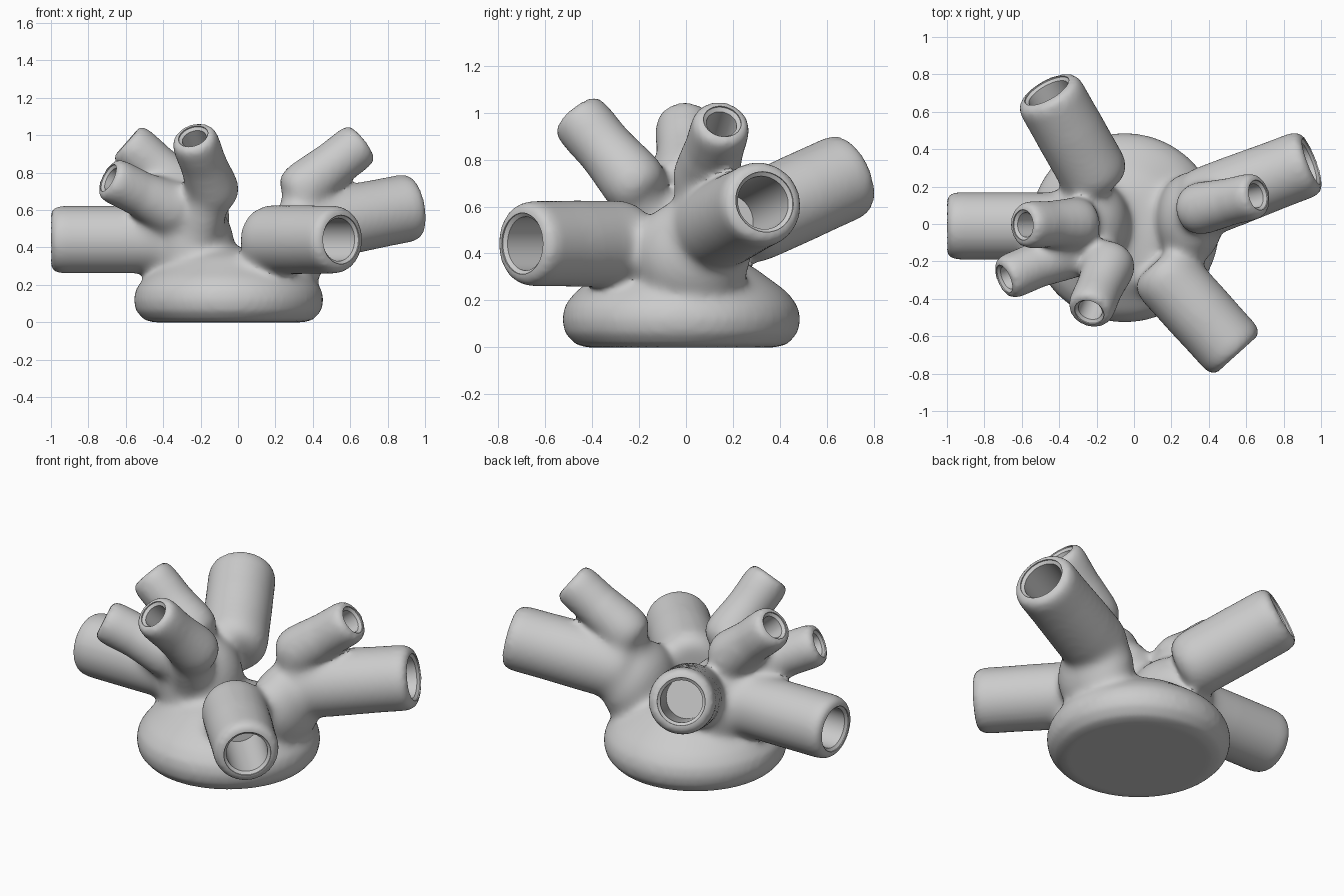
import bpy, bmesh
from math import tau
from mathutils import Vector, Matrix

cube = bpy.data.objects.get("Cube")
if cube:
    bpy.data.objects.remove(cube)

clay = bpy.data.materials.new("grey clay")
clay.use_nodes = True
clay.diffuse_color = (0.6, 0.6, 0.6, 1)
clay.node_tree.nodes["Principled BSDF"].inputs["Base Color"].default_value = (0.6, 0.6, 0.6, 1)

# Spouts: mouth centre, outward direction, outer radius, inner radius, length
SPOUTS = [
    ((-1.0, -0.01, 0.442), (-1, 0, 0), 0.181, 0.181, 0.75),
    ((0.552, -0.698, 0.442), (0.67, -0.74, 0), 0.182, 0.188, 0.66),
    ((0.95, 0.335, 0.62), (0.92, 0.35, 0.18), 0.182, 0.19, 0.72),
    ((-0.467, 0.714, 0.743), (-0.46, 0.81, 0.37), 0.186, 0.19, 0.64),
    ((0.665, 0.155, 0.963), (0.77, 0.18, 0.6), 0.126, 0.145, 0.5),
    ((-0.594, -0.005, 0.966), (-0.75, -0.02, 0.66), 0.126, 0.145, 0.47),
    ((-0.695, -0.295, 0.773), (-0.84, -0.36, 0.42), 0.122, 0.15, 0.49),
    ((-0.24, -0.472, 0.995), (-0.27, -0.63, 0.73), 0.126, 0.145, 0.49),
]


def lathe(bm, profile, matrix, steps=48):
    """Revolve a (radius, height) profile into a closed solid."""
    start = [bm.verts.new(matrix @ Vector((r, 0, z))) for r, z in profile]
    edges = [bm.edges.new(pair) for pair in zip(start, start[1:])]
    axis = matrix.to_3x3() @ Vector((0, 0, 1))
    bmesh.ops.spin(bm, geom=start + edges, cent=matrix.translation, axis=axis,
                   angle=tau, steps=steps, use_merge=True)
    bmesh.ops.remove_doubles(bm, verts=bm.verts[:], dist=0.0002)


def frame(point, direction):
    turn = Vector(direction).to_track_quat('Z', 'Y').to_matrix().to_4x4()
    return Matrix.Translation(point) @ turn


def finish(name, bm):
    bmesh.ops.recalc_face_normals(bm, faces=bm.faces[:])
    mesh = bpy.data.meshes.new(name)
    bm.to_mesh(mesh)
    bm.free()
    mesh.materials.append(clay)
    obj = bpy.data.objects.new(name, mesh)
    bpy.context.collection.objects.link(obj)
    return obj


def blob(bm, centre, size):
    matrix = Matrix.Translation(centre) @ Matrix.Diagonal((*size, 1))
    bmesh.ops.create_icosphere(bm, subdivisions=4, radius=1, matrix=matrix)


# Solid pieces to be fused: domed foot, two stalks, spouts
bm = bmesh.new()
foot = [(0, 0), (0.4, 0), (0.45, 0.012), (0.495, 0.06), (0.508, 0.12), (0.495, 0.18),
        (0.45, 0.24), (0.38, 0.29), (0.3, 0.35), (0.2, 0.39), (0, 0.4)]
lathe(bm, foot, Matrix.Translation((-0.05, -0.02, 0)), 64)
blob(bm, (-0.25, 0.0, 0.42), (0.23, 0.25, 0.26))
blob(bm, (0.3, 0.03, 0.4), (0.18, 0.25, 0.24))
for mouth, aim, r, inner, length in SPOUTS:
    tube = [(0, -length), (inner * 0.7, -length), (inner * 0.93, 0.04 - length),
            (inner, 0.1 - length), (r, -0.2), (r, -0.06), (r * 0.95, -0.02), (r * 0.82, 0), (0, 0)]
    lathe(bm, tube, frame(mouth, aim))
# Short necks join the small spouts to the stalks
for mouth, aim, r, inner, length in SPOUTS[4:]:
    side = 0.3 if mouth[0] > 0 else -0.23
    top = Vector(mouth) - Vector(aim).normalized() * (length - 0.12)
    base = Vector((side, top.y * 0.5, 0.42))
    rise = (top - base).length
    lathe(bm, [(0, 0), (0.12, 0), (0.12, rise), (0, rise)], frame(base, top - base))
vessel = finish("clustered_spout_vessel", bm)

# Bores with a small step at each lip
bm = bmesh.new()
for mouth, aim, r, inner, length in SPOUTS:
    bore = r * 0.63 if r > 0.15 else r * 0.52
    lip = bore + 0.016
    depth = length * 0.62
    hole = [(0, -depth), (bore, -depth), (bore, -0.02), (lip, -0.008), (lip, 0.05), (0, 0.05)]
    lathe(bm, hole, frame(mouth, aim))
bores = finish("spout_bores", bm)
bores.hide_render = True


def apply(modifier):
    bpy.context.view_layer.objects.active = vessel
    bpy.ops.object.modifier_apply(modifier=modifier.name)


# Fuse the pieces
fuse = vessel.modifiers.new("fuse", 'REMESH')
fuse.mode = 'VOXEL'
fuse.voxel_size = 0.016
apply(fuse)

# Blend the joints round the core more strongly than the rims and foot
core = vessel.vertex_groups.new(name="core")
for v in vessel.data.vertices:
    reach = (v.co - Vector((-0.03, 0, 0.5))).length
    near = min(1, max(0, (0.62 - reach) / 0.15))
    above = min(1, max(0, (v.co.z - 0.12) / 0.1))
    core.add([v.index], near * above, 'REPLACE')
for name, count, group in (("soften", 10, ""), ("blend", 45, "core")):
    smooth = vessel.modifiers.new(name, 'SMOOTH')
    smooth.factor = 0.5
    smooth.iterations = count
    smooth.vertex_group = group
    apply(smooth)

# Cut the bores
cut = vessel.modifiers.new("bore", 'BOOLEAN')
cut.operation = 'DIFFERENCE'
cut.solver = 'EXACT'
cut.object = bores
apply(cut)
bpy.data.objects.remove(bores)
bpy.ops.object.select_all(action='DESELECT')
vessel.select_set(True)
bpy.ops.object.shade_smooth_by_angle(angle=0.6)
